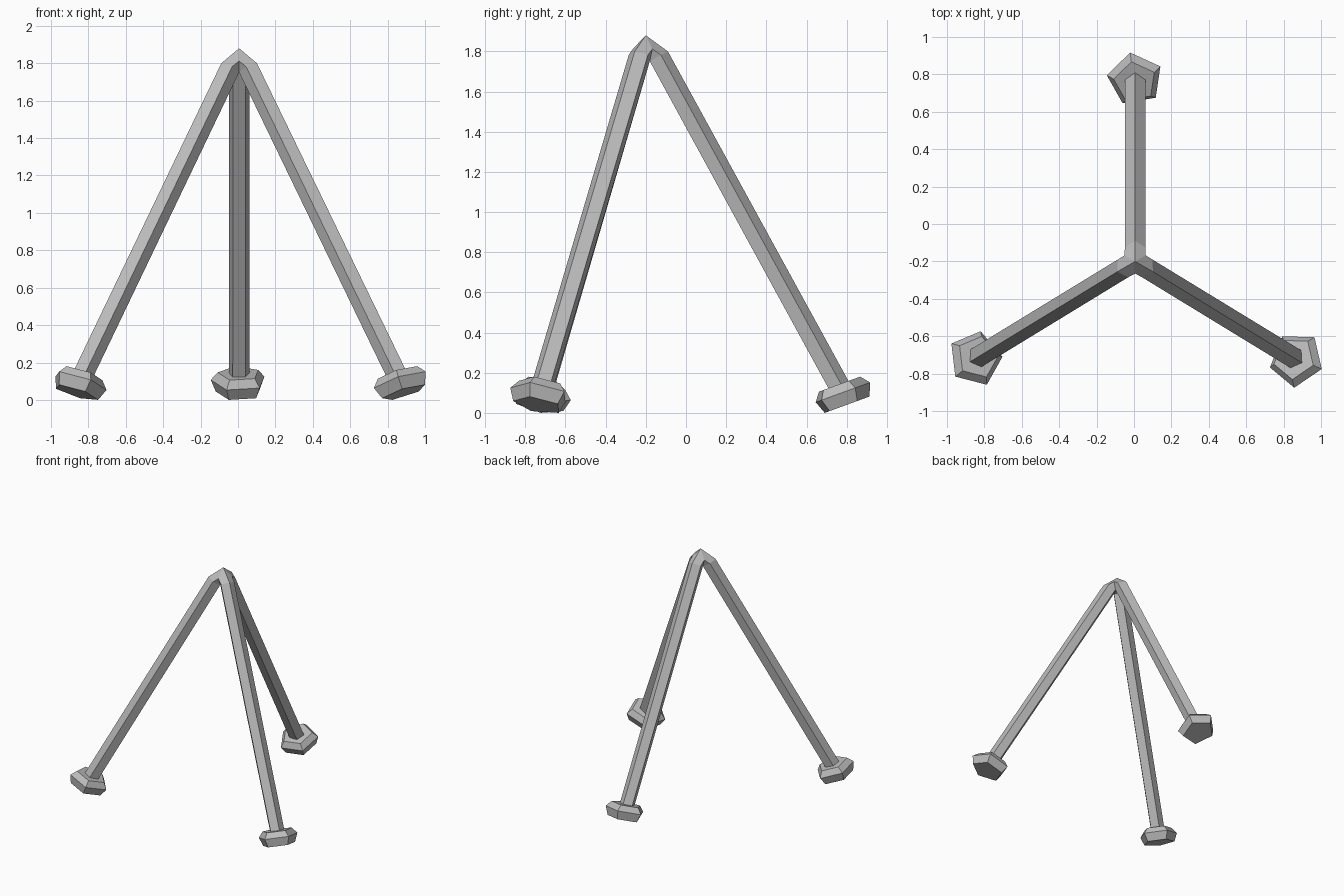
import bpy
import bmesh
from math import radians, sin, cos, tau
from mathutils import Vector, Matrix

if "Cube" in bpy.data.objects:
    bpy.data.objects.remove(bpy.data.objects["Cube"])

grey = bpy.data.materials.new("plain grey")
grey.use_nodes = True
colour = (0.5, 0.5, 0.5, 1)
grey.diffuse_color = colour
grey.node_tree.nodes["Principled BSDF"].inputs["Base Color"].default_value = colour

HUB = Vector((0.006, -0.2, 0))
R = 0.058                                   # leg radius
SIDES = 5
# Azimuth and foot distance of each leg
LEGS = [("back", 90, 0.975), ("right", 211.3, 1.0), ("left", 328.7, 1.01)]


def polar(deg, radius, z):
    a = radians(deg)
    return Vector((radius * cos(a), radius * sin(a), z))


def finish(bm, name):
    bmesh.ops.recalc_face_normals(bm, faces=bm.faces)
    mesh = bpy.data.meshes.new(name)
    bm.to_mesh(mesh)
    bm.free()
    mesh.materials.append(grey)
    bpy.context.collection.objects.link(bpy.data.objects.new(name, mesh))


def bridge(bm, a, b):
    for i in range(len(a)):
        j = (i + 1) % len(a)
        bm.faces.new((a[i], a[j], b[j], b[i]))


def ring_points(centre, up, side, radius):
    return [centre + radius * (cos(tau * i / SIDES) * up + sin(tau * i / SIDES) * side)
            for i in range(SIDES)]


def foot_centre(deg, reach):
    return HUB + polar(deg, reach, 0.1)


# Three five-sided legs meeting in a mitred hub
bm = bmesh.new()
apex = bm.verts.new(HUB + Vector((0, 0, 1.88)))
valley = [bm.verts.new(HUB + polar(150 + 120 * i, 0.065, 1.812)) for i in range(3)]
under = [bm.verts.new(HUB + polar(150 + 120 * i, 0.039, 1.751)) for i in range(3)]
bm.faces.new(under)
for i, (name, deg, reach) in enumerate(LEGS):
    straight = 90 + 120 * i
    out, side = polar(straight, 1, 0), polar(straight + 90, 1, 0)
    ridge = bm.verts.new(HUB + out * 0.11 + Vector((0, 0, 1.8)))
    s1, s2 = [bm.verts.new(HUB + out * 0.075 + side * w + Vector((0, 0, 1.782)))
              for w in (0.055, -0.055)]
    v1, v2, w1, w2 = valley[i], valley[i - 1], under[i], under[i - 1]
    bm.faces.new((apex, ridge, s1, v1))
    bm.faces.new((apex, v2, s2, ridge))
    bm.faces.new((v1, s1, w1))
    bm.faces.new((v2, w2, s2))
    # Lower end of the leg, square to its axis
    end = foot_centre(deg, reach)
    axis = (end - HUB - out * 0.06 - Vector((0, 0, 1.773))).normalized()
    lateral = polar(deg + 90, 1, 0)
    up = lateral.cross(axis).normalized()
    if up.z < 0:
        up = -up
    tip = [bm.verts.new(p) for p in ring_points(end, up, lateral, R)]
    bridge(bm, [ridge, s1, w1, w2, s2], tip)
    bm.faces.new(tip)
finish(bm, "tripod_legs")

# Tilted five-sided feet: (offset along the axis, radius)
PROFILE = [(-0.065, 0.126), (0, 0.153), (0.044, 0.116)]
for name, deg, reach in LEGS:
    bm = bmesh.new()
    lateral = polar(deg + 90, 1, 0)
    tilt = Matrix.Rotation(radians(-20), 3, lateral)
    normal = tilt @ Vector((0, 0, 1))
    if normal.dot(polar(deg, 1, 0)) > 0:
        tilt = tilt.inverted()
        normal = tilt @ Vector((0, 0, 1))
    x, y = tilt @ polar(deg + 10, 1, 0), tilt @ polar(deg + 100, 1, 0)
    rings = [[bm.verts.new(p) for p in
              ring_points(foot_centre(deg, reach) + normal * h, x, y, r)]
             for h, r in PROFILE]
    for a, b in zip(rings, rings[1:]):
        bridge(bm, a, b)
    bm.faces.new(rings[0])
    bm.faces.new(rings[-1])
    finish(bm, name + "_foot")
